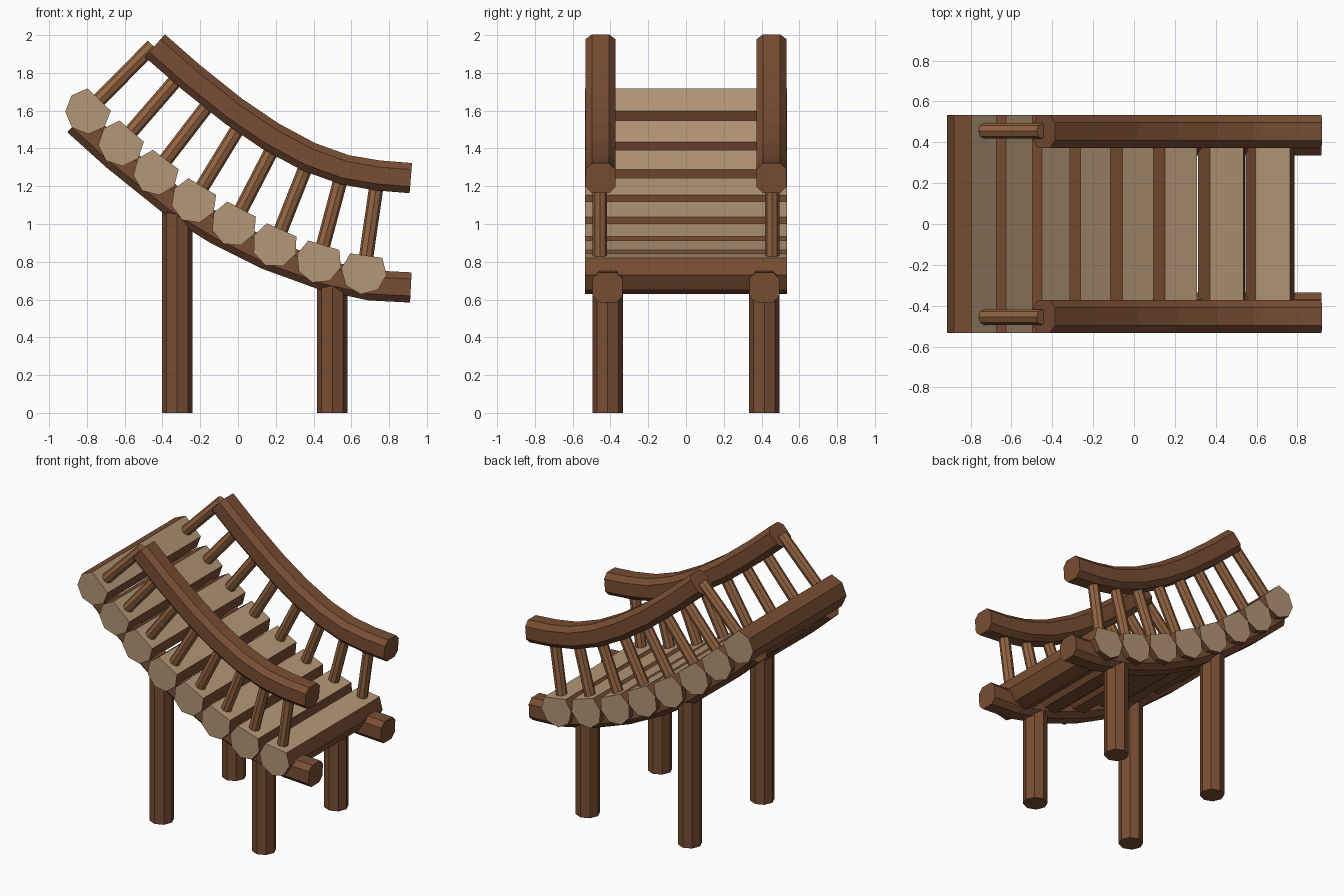
import bpy, bmesh, math
from mathutils import Vector

if "Cube" in bpy.data.objects:
    bpy.data.objects.remove(bpy.data.objects["Cube"])


def material(name, color):
    m = bpy.data.materials.new(name)
    m.diffuse_color = (*color, 1)
    m.use_nodes = True
    m.node_tree.nodes["Principled BSDF"].inputs["Base Color"].default_value = m.diffuse_color
    return m


BARK = material("bark", (0.19, 0.075, 0.033))
POLE = material("pole wood", (0.30, 0.13, 0.055))
CUT = material("cut wood", (0.46, 0.31, 0.185))


def sweep(name, path, section, mats, cut_face=None):
    """Sweep a flat-sided section along 3D points; caps use the last material."""
    path = [Vector(p) for p in path]
    bm = bmesh.new()
    rings = []
    for i, p in enumerate(path):
        t = (path[min(i + 1, len(path) - 1)] - path[max(i - 1, 0)]).normalized()
        side = Vector((0, 1, 0)) if abs(t.y) < 0.9 else Vector((1, 0, 0))
        up = side.cross(t).normalized()
        if abs(t.y) > 0.9:
            up = Vector((0, 0, 1))
        rings.append([bm.verts.new(p + side * a + up * b) for a, b in section])
    n = len(section)
    for r, s in zip(rings, rings[1:]):
        for k in range(n):
            f = bm.faces.new((r[k], r[(k + 1) % n], s[(k + 1) % n], s[k]))
            f.material_index = 1 if k == cut_face else 0
    for r in (rings[0], rings[-1]):
        bm.faces.new(r).material_index = len(mats) - 1
    bmesh.ops.recalc_face_normals(bm, faces=bm.faces)
    me = bpy.data.meshes.new(name)
    bm.to_mesh(me)
    bm.free()
    for m in mats:
        me.materials.append(m)
    ob = bpy.data.objects.new(name, me)
    bpy.context.collection.objects.link(ob)
    return ob


def ring(n, r, start=0.0):
    return [(r * math.cos(start + k * math.tau / n), r * math.sin(start + k * math.tau / n))
            for k in range(n)]


# Chamfered square section of the beams and rails
h, c = 0.08, 0.045
BEAM = [(h, -c), (h, c), (c, h), (-c, h), (-h, c), (-h, -c), (-c, -h), (c, -h)]

# Curves in the x-z plane
beam_path = [(-0.85, 1.545), (-0.645, 1.36), (-0.34, 1.115), (-0.105, 0.968),
             (0.155, 0.838), (0.46, 0.727), (0.70, 0.675), (0.915, 0.664)]
rail_path = [(-0.44, 1.944), (-0.249, 1.777), (-0.026, 1.599), (0.175, 1.463),
             (0.376, 1.355), (0.566, 1.287), (0.74, 1.257), (0.915, 1.243)]

# Log centre x, z, tilt in degrees, and top of its baluster x, z
logs = [(-0.794, 1.597, 44, -0.45, 1.945), (-0.619, 1.427, 41, -0.296, 1.80),
        (-0.434, 1.273, 37, -0.116, 1.687), (-0.233, 1.125, 31, 0.026, 1.549),
        (-0.021, 1.003, 28, 0.206, 1.443), (0.196, 0.891, 24, 0.381, 1.358),
        (0.429, 0.806, 17, 0.556, 1.284), (0.667, 0.748, 8, 0.74, 1.252)]

# Tread logs: octagons with the top corner sawn off flat
for i, (x, z, tilt, _, _) in enumerate(logs, 1):
    sec = [(0.121 * math.cos(a), 0.121 * math.sin(a))
           for a in (math.radians(d - tilt) for d in (45, 135, 180, 225, 270, 315, 360))]
    sweep(f"tread_log_{i}", [(x, -0.535, z), (x, 0.535, z)], sec, [BARK, CUT], cut_face=0)

# Mirrored sides
for side, s in (("front", -1), ("back", 1)):
    sweep(f"{side}_support_beam", [(x, s * 0.415, z) for x, z in beam_path], BEAM, [BARK])
    sweep(f"{side}_handrail", [(x, s * 0.453, z) for x, z in rail_path], BEAM, [BARK])
    for i, (x, z, _, tx, tz) in enumerate(logs, 1):
        sweep(f"{side}_baluster_{i}", [(x, s * 0.456, z), (tx, s * 0.456, tz)],
              ring(8, 0.038), [POLE])
    for end, x, top in (("high", -0.322, 1.09), ("low", 0.499, 0.71)):
        sweep(f"{side}_{end}_leg", [(x, s * 0.415, 0), (x, s * 0.415, top)],
              ring(8, 0.081), [BARK])
